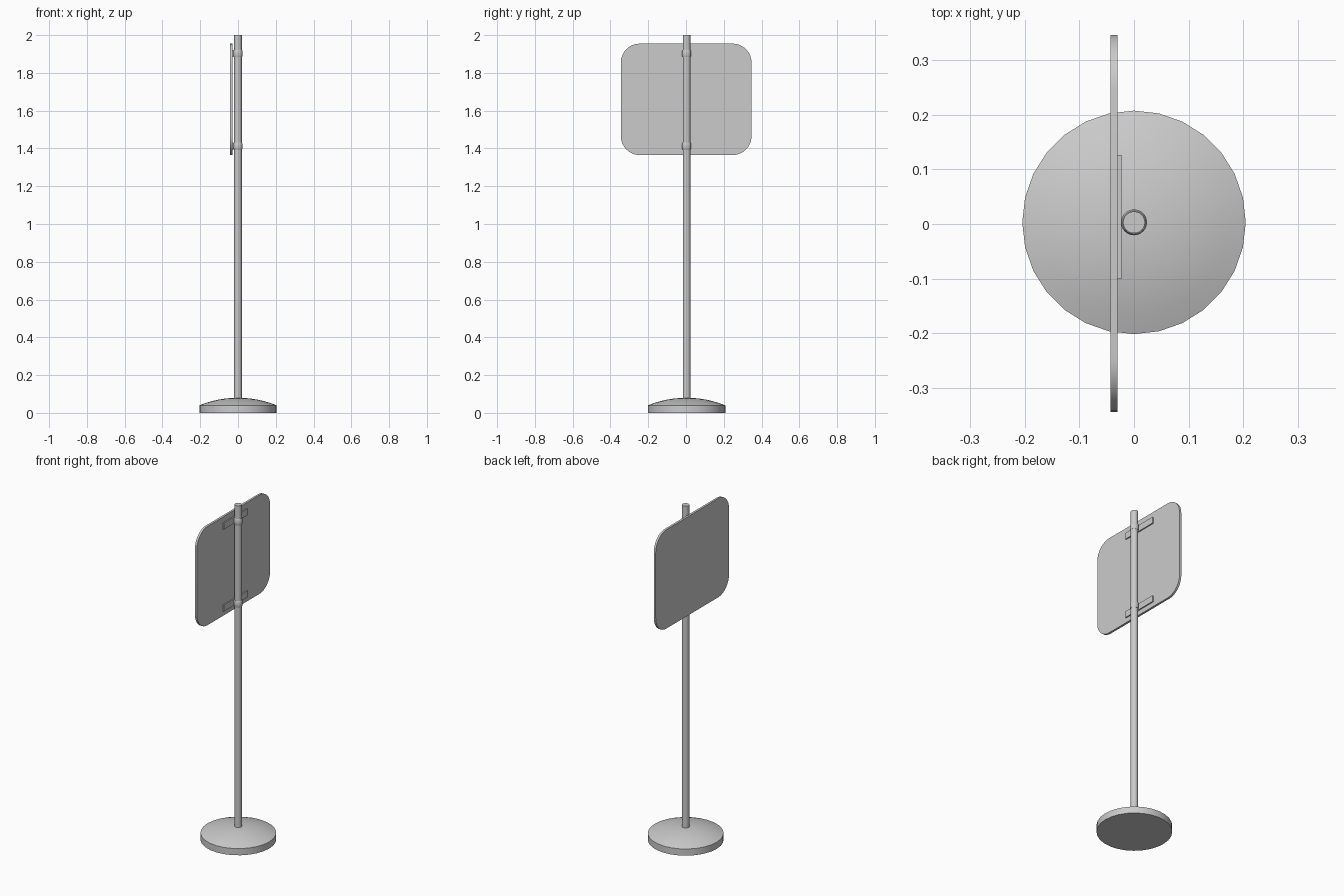
import bpy, bmesh, math
from mathutils import Matrix, Vector

cube = bpy.data.objects.get("Cube")
if cube:
    bpy.data.objects.remove(cube, do_unlink=True)

grey = bpy.data.materials.new("light grey metal")
grey.use_nodes = True
grey.diffuse_color = (0.6, 0.6, 0.6, 1)
grey.node_tree.nodes["Principled BSDF"].inputs["Base Color"].default_value = (0.6, 0.6, 0.6, 1)

AXIS_Y = 0.003  # the pole stands a touch behind centre


def finish(name, bm, location, smooth=None):
    bmesh.ops.recalc_face_normals(bm, faces=bm.faces)
    mesh = bpy.data.meshes.new(name)
    bm.to_mesh(mesh)
    bm.free()
    mesh.materials.append(grey)
    obj = bpy.data.objects.new(name, mesh)
    obj.location = location
    bpy.context.collection.objects.link(obj)
    if smooth:
        bpy.ops.object.select_all(action='DESELECT')
        obj.select_set(True)
        bpy.context.view_layer.objects.active = obj
        bpy.ops.object.shade_smooth_by_angle(angle=math.radians(smooth))
    return obj


def lathe(name, profile, sides, z, smooth):
    """Turn a (radius, height) profile around the pole axis."""
    bm = bmesh.new()
    verts = [bm.verts.new((r, 0, h)) for r, h in profile]
    edges = [bm.edges.new(pair) for pair in zip(verts, verts[1:])]
    bmesh.ops.spin(bm, geom=verts + edges, cent=(0, 0, 0), axis=(0, 0, 1),
                   angle=math.tau, steps=sides, use_duplicate=False)
    bmesh.ops.remove_doubles(bm, verts=bm.verts, dist=0.0001)
    return finish(name, bm, (0, AXIS_Y, z), smooth)


def box(name, size, location, corner=0):
    """Box, with the corners seen along x rounded if asked."""
    bm = bmesh.new()
    bmesh.ops.create_cube(bm, size=1, matrix=Matrix.Diagonal((*size, 1)))
    if corner:
        along_x = [e for e in bm.edges
                   if abs((e.verts[0].co - e.verts[1].co).x) > size[0] / 2]
        bmesh.ops.bevel(bm, geom=along_x, offset=corner, segments=8,
                        profile=0.5, affect='EDGES')
    return finish(name, bm, location, 30 if corner else None)


# Weighted base: short wall under a shallow dome
RIM, WALL, TOP = 0.205, 0.04, 0.08
rise = TOP - WALL
sphere = (RIM ** 2 + rise ** 2) / (2 * rise)
half = math.asin(RIM / sphere)
dome = []
for i in range(7):
    a = half * (1 - i / 6)
    dome.append((sphere * math.sin(a), TOP - sphere * (1 - math.cos(a))))
lathe("base", [(0, 0), (RIM, 0)] + dome, 28, 0, 60)

# Pole
lathe("pole", [(0, 0.06), (0.02, 0.06), (0.02, 2), (0, 2)], 24, 0, 40)

# Rounded sign panel
box("sign_panel", (0.013, 0.692, 0.59), (-0.0365, 0.001, 1.66), 0.1)

# Mounting straps and pole collars
for label, z in (("lower", 1.412), ("upper", 1.902)):
    box(label + "_strap", (0.008, 0.227, 0.038), (-0.027, 0.013, z))
    lathe(label + "_collar",
          [(0.019, -0.019), (0.021, -0.019), (0.0238, -0.012),
           (0.0238, 0.012), (0.021, 0.019), (0.019, 0.019)], 24, z, 30)
